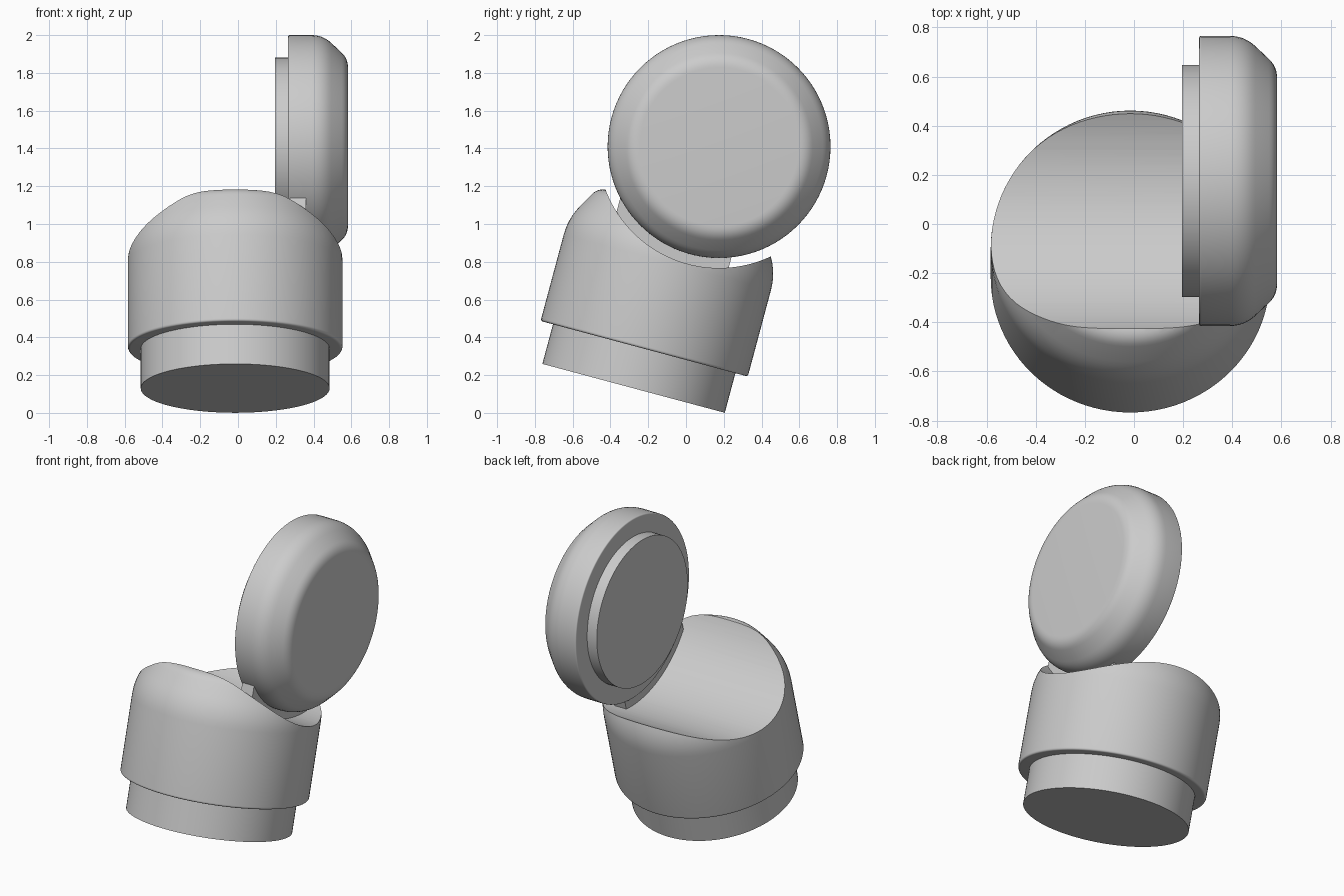
import bpy
import math
from mathutils import Matrix, Vector

default = bpy.data.objects.get("Cube")
if default:
    bpy.data.objects.remove(default, do_unlink=True)

grey = bpy.data.materials.new("neutral grey")
grey.use_nodes = True
colour = (0.6, 0.6, 0.6, 1)
grey.diffuse_color = colour
grey.node_tree.nodes["Principled BSDF"].inputs["Base Color"].default_value = colour

# Frames: the base leans back, the disc axis lies along x
BASE = Matrix.Translation((-0.015, -0.2775, 0.13)) @ Matrix.Rotation(math.radians(-15), 4, 'X')
DISC = Matrix.Translation((0, 0.175, 1.41)) @ Matrix.Rotation(math.radians(90), 4, 'Y')


def fillet(corner, before, after, radius, steps=6):
    """Round a profile corner with a quadratic arc."""
    c = Vector(corner)
    a = c + (Vector(before) - c).normalized() * radius
    b = c + (Vector(after) - c).normalized() * radius
    return [a * (1 - t) ** 2 + c * 2 * t * (1 - t) + b * t * t
            for t in (i / steps for i in range(steps + 1))]


def lathe(name, corners, frame, rounding=None, segments=96):
    """Turn a (radius, height) profile round the local z axis, with capped ends."""
    rounding = rounding or {}
    profile = []
    for i, p in enumerate(corners):
        if i in rounding:
            before = corners[i - 1] if i else (0, p[1])
            after = corners[i + 1] if i + 1 < len(corners) else (0, p[1])
            profile += fillet(p, before, after, rounding[i])
        else:
            profile.append(Vector(p))
    verts, faces = [], []
    for r, h in profile:
        for s in range(segments):
            a = math.tau * s / segments
            verts.append((r * math.cos(a), r * math.sin(a), h))
    for k in range(len(profile) - 1):
        for s in range(segments):
            t = (s + 1) % segments
            lo, hi = k * segments, (k + 1) * segments
            faces.append((lo + s, lo + t, hi + t, hi + s))
    faces.append(tuple(reversed(range(segments))))
    faces.append(tuple(range(len(verts) - segments, len(verts))))
    mesh = bpy.data.meshes.new(name)
    mesh.from_pydata(verts, [], faces)
    mesh.materials.append(grey)
    obj = bpy.data.objects.new(name, mesh)
    bpy.context.collection.objects.link(obj)
    obj.matrix_world = frame
    return obj


def smooth(obj):
    bpy.ops.object.select_all(action='DESELECT')
    obj.select_set(True)
    bpy.context.view_layer.objects.active = obj
    bpy.ops.object.shade_smooth_by_angle(angle=math.radians(30))


# Leaning base: foot plug and wide body with a softened shoulder
foot = lathe("foot", [(0.5, 0), (0.5, 0.3)], BASE)
body = lathe("body", [(0.568, 0.217), (0.568, 0.78), (0.455, 0.978)], BASE,
             {0: 0.015, 1: 0.09, 2: 0.05})

# Round trough across the body
cutter = lathe("trough_cutter", [(0.643, -1), (0.643, 1)], DISC, segments=128)
cutter.hide_render = True
cutter.hide_viewport = True
cut = body.modifiers.new("trough", 'BOOLEAN')
cut.operation = 'DIFFERENCE'
cut.solver = 'EXACT'
cut.object = cutter
bpy.context.view_layer.objects.active = body
bpy.ops.object.modifier_apply(modifier=cut.name)

# Upright disc with a chamfered outer face and a raised inner plug
disc = lathe("disc", [(0.59, 0.265), (0.59, 0.45), (0.465, 0.582)], DISC,
             {0: 0.01, 1: 0.06, 2: 0.045})
plug = lathe("inner_plug", [(0.472, 0.195), (0.472, 0.3)], DISC)

# Bracket joining the disc to the base
bpy.ops.mesh.primitive_cube_add(size=1)
bracket = bpy.context.object
bracket.name = "bracket"
bracket.matrix_world = (BASE @ Matrix.Translation((0.333, -0.004, 0.758))
                        @ Matrix.Diagonal((0.085, 0.65, 0.4, 1)))
bracket.data.materials.append(grey)

for part in (foot, body, disc, plug):
    smooth(part)
